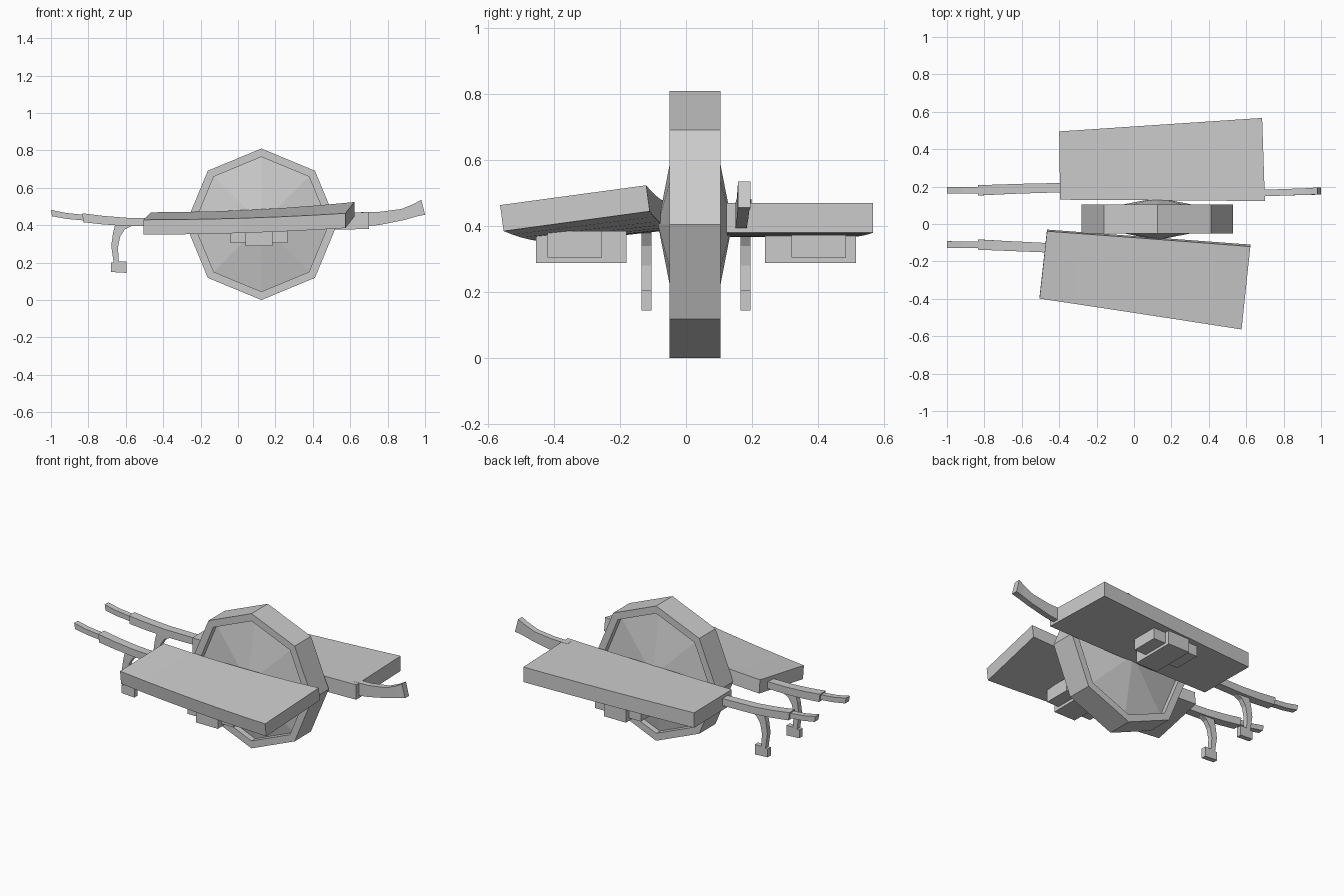
import bpy, bmesh, math
from mathutils import Vector

cube = bpy.data.objects.get("Cube")
if cube:
    bpy.data.objects.remove(cube)

grey = bpy.data.materials.new("plain grey")
grey.use_nodes = True
colour = (0.6, 0.6, 0.6, 1)
grey.diffuse_color = colour
grey.node_tree.nodes["Principled BSDF"].inputs["Base Color"].default_value = colour


def finish(name, bm):
    bmesh.ops.recalc_face_normals(bm, faces=bm.faces)
    mesh = bpy.data.meshes.new(name)
    bm.to_mesh(mesh)
    bm.free()
    mesh.materials.append(grey)
    obj = bpy.data.objects.new(name, mesh)
    bpy.context.collection.objects.link(obj)
    return obj


def loft(name, sections):
    """Skin a row of matching closed cross-sections and cap both ends."""
    bm = bmesh.new()
    rings = [[bm.verts.new(p) for p in s] for s in sections]
    n = len(rings[0])
    for a, b in zip(rings, rings[1:]):
        for i in range(n):
            j = (i + 1) % n
            bm.faces.new((a[i], a[j], b[j], b[i]))
    bm.faces.new(rings[0])
    bm.faces.new(rings[-1])
    return finish(name, bm)


def bar(name, path):
    """Rectangular bar along x; each point is x, y, z, width, height, lean."""
    sections = []
    for x, y, z, w, h, lean in path:
        w, h = w / 2, h / 2
        sections.append([(x + lean, y - w, z - h), (x + lean, y + w, z - h),
                         (x - lean, y + w, z + h), (x - lean, y - w, z + h)])
    loft(name, sections)


def board(name, outer, inner, rise_outer, rise_inner, thick, steps=6):
    """Curved plank between two lower edges, bowed upwards towards +x."""
    sections = []
    for i in range(steps + 1):
        t = i / steps
        o = Vector(outer[0]).lerp(Vector(outer[1]), t)
        n = Vector(inner[0]).lerp(Vector(inner[1]), t)
        o.z += rise_outer * t * t
        n.z += rise_inner * t * t
        across = (n - o).normalized()
        up = Vector((0, -across.z, abs(across.y))) * thick
        sections.append([o, n, n + up, o + up])
    loft(name, sections)


def box(name, x, y, z):
    loft(name, [[(a, y[0], z[0]), (a, y[1], z[0]), (a, y[1], z[1]), (a, y[0], z[1])] for a in x])


# Octagonal wheel with raised rim and shallow conical sides
bm = bmesh.new()
profile = [(0, -.085), (.36, -.015), (.36, -.05), (.405, -.05),
           (.405, .105), (.36, .105), (.36, .07), (0, .14)]
centre = Vector((.125, 0, .405))
verts = [bm.verts.new(centre + Vector((0, y, r))) for r, y in profile]
edges = [bm.edges.new(pair) for pair in zip(verts, verts[1:])]
bmesh.ops.spin(bm, geom=verts + edges, cent=centre, axis=(0, 1, 0),
               angle=math.tau, steps=8, use_duplicate=False)
bmesh.ops.remove_doubles(bm, verts=bm.verts, dist=.001)
finish("wheel", bm)

# Side boards
board("right_board", [(-.505, -.39, .35), (.575, -.553, .35)],
      [(-.465, -.03, .39), (.622, -.11, .39)], .035, .055, .08)
board("left_board", [(-.4, .495, .367), (.685, .567, .367)],
      [(-.395, .13, .367), (.7, .123, .367)], .013, .013, .09)

# Parts repeated beside each board
for side, handle_y, board_x, shift, block_y in (
        ("front", -.11, -.44, -.018, -.3175), ("back", .18, -.37, .015, .3775)):
    bar(side + "_handle_sleeve", [
        (-.83, handle_y, .44, .055, .048, .003),
        (-.72, handle_y + shift * .3, .427, .053, .046, .002),
        (-.6, handle_y + shift * .6, .418, .052, .044, 0),
        (board_x, handle_y + shift, .415, .05, .042, 0)])
    bar(side + "_handle_grip", [
        (-.997, handle_y, .465, .036, .034, .003),
        (-.92, handle_y, .45, .034, .032, .003),
        (-.82, handle_y, .44, .034, .03, 0)])

    # Curved stand with a small foot
    outline = [(-.57, .41), (-.655, .41), (-.668, .36), (-.678, .29), (-.665, .2),
               (-.68, .2), (-.68, .15), (-.595, .145), (-.595, .205), (-.637, .205),
               (-.642, .28), (-.63, .34), (-.605, .378), (-.57, .395)]
    leg_y = handle_y - .01 if side == "front" else handle_y
    loft(side + "_stand", [[(x, leg_y + d, z) for x, z in outline] for d in (-.015, .015)])

    # Crossed blocks under the board
    box(side + "_block_across", (.04, .185), (block_y - .1375, block_y + .1375), (.288, .385))
    along_y = block_y - .02 if side == "front" else block_y + .025
    box(side + "_block_along", (-.04, .265), (along_y - .083, along_y + .083), (.305, .385))

# Upturned bar at the other end of the left board
bar("upturned_bar", [(.66, .167, .43, .035, .08, 0), (.76, .168, .437, .035, .07, 0),
                     (.88, .172, .457, .035, .06, .005), (.95, .174, .481, .036, .066, .01),
                     (.99, .177, .496, .038, .08, .01)])
